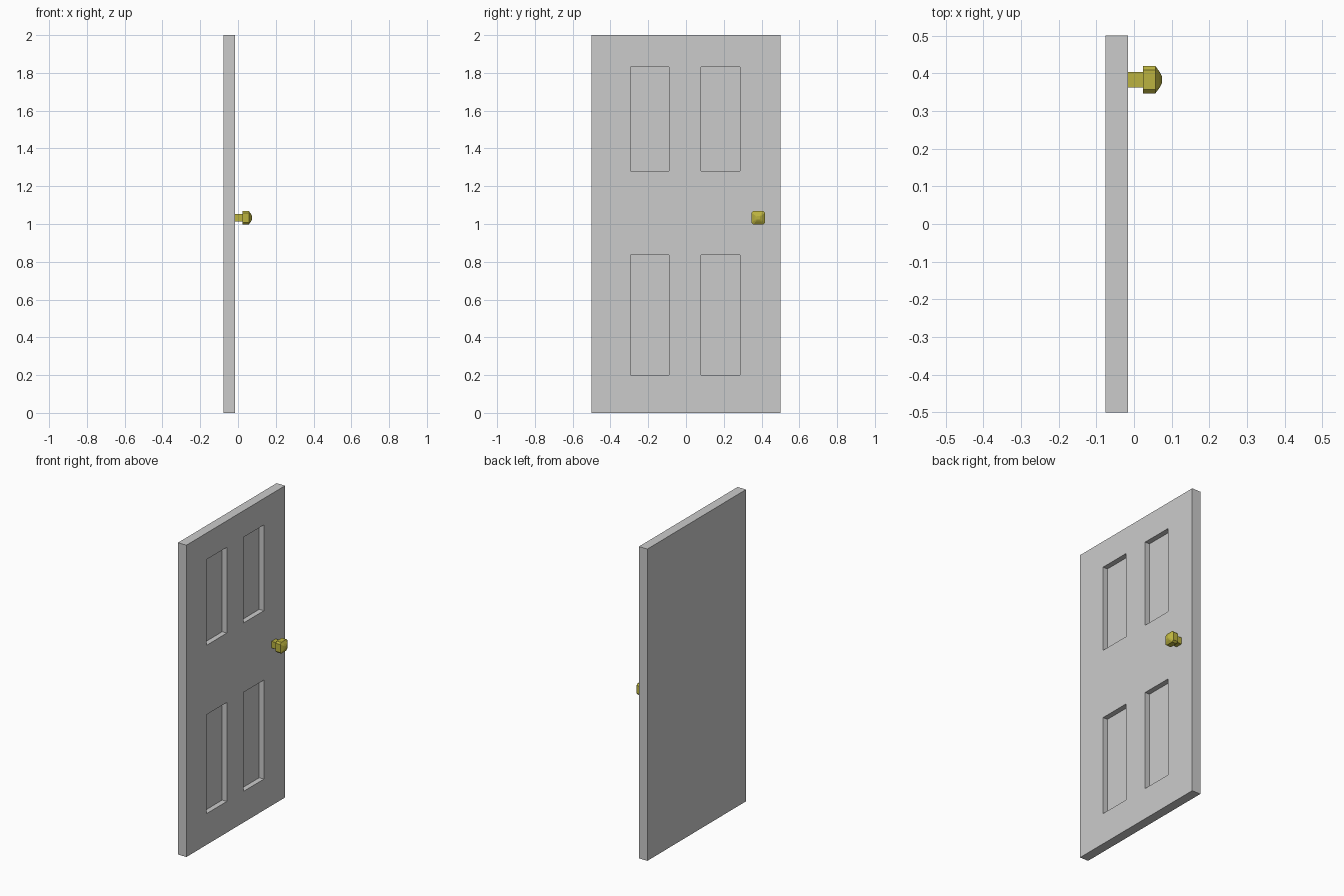
import bpy, bmesh

if "Cube" in bpy.data.objects:
    bpy.data.objects.remove(bpy.data.objects["Cube"])

FRONT, BACK = -0.016, -0.076
PANEL_Y = [(-0.295, -0.09), (0.08, 0.285)]
PANEL_Z = [(0.20, 0.835), (1.28, 1.83)]
RECESS = 0.033


def add_object(name, bm, mat=None):
    bmesh.ops.recalc_face_normals(bm, faces=bm.faces)
    mesh = bpy.data.meshes.new(name)
    bm.to_mesh(mesh)
    bm.free()
    obj = bpy.data.objects.new(name, mesh)
    bpy.context.collection.objects.link(obj)
    if mat:
        mesh.materials.append(mat)
    return obj


def box(x0, x1, y0, y1, z0, z1):
    bm = bmesh.new()
    bmesh.ops.create_cube(bm, size=1)
    for v in bm.verts:
        v.co = (x1 if v.co.x > 0 else x0,
                y1 if v.co.y > 0 else y0,
                z1 if v.co.z > 0 else z0)
    return bm


# Door slab: slice at the panel borders, then sink the four panels
bm = box(BACK, FRONT, -0.5, 0.5, 0, 2)
cuts = [((0, y, 0), (0, 1, 0)) for pair in PANEL_Y for y in pair]
cuts += [((0, 0, z), (0, 0, 1)) for pair in PANEL_Z for z in pair]
for co, no in cuts:
    bmesh.ops.bisect_plane(bm, geom=bm.verts[:] + bm.edges[:] + bm.faces[:],
                           plane_co=co, plane_no=no)
panels = []
for f in bm.faces:
    c = f.calc_center_median()
    if (c.x > FRONT - 0.001 and any(a < c.y < b for a, b in PANEL_Y)
            and any(a < c.z < b for a, b in PANEL_Z)):
        panels.append(f)
for f in bmesh.ops.extrude_discrete_faces(bm, faces=panels)["faces"]:
    for v in f.verts:
        v.co.x = FRONT - RECESS
add_object("door_slab", bm)

# Brass for the handle
brass = bpy.data.materials.new("brass")
brass.diffuse_color = (0.5, 0.45, 0.05, 1)
brass.use_nodes = True
brass.node_tree.nodes["Principled BSDF"].inputs["Base Color"].default_value = brass.diffuse_color
KY, KZ = 0.383, 1.033

# Square stem
add_object("knob_stem", box(FRONT, 0.026, KY - 0.021, KY + 0.021,
                            KZ - 0.021, KZ + 0.021), brass)

# Knob head: chamfered square rings stepping in to a domed front
bm = bmesh.new()
rings = []
for x, r in [(0.024, 0.036), (0.057, 0.036), (0.068, 0.021), (0.074, 0.009)]:
    c = r * 0.72
    outline = [(r, -c), (r, c), (c, r), (-c, r), (-r, c), (-r, -c), (-c, -r), (c, -r)]
    rings.append([bm.verts.new((x, KY + a, KZ + b)) for a, b in outline])
for lo, hi in zip(rings, rings[1:]):
    for i in range(8):
        j = (i + 1) % 8
        bm.faces.new((lo[i], lo[j], hi[j], hi[i]))
bm.faces.new(rings[0])
bm.faces.new(rings[-1])
add_object("knob_head", bm, brass)
